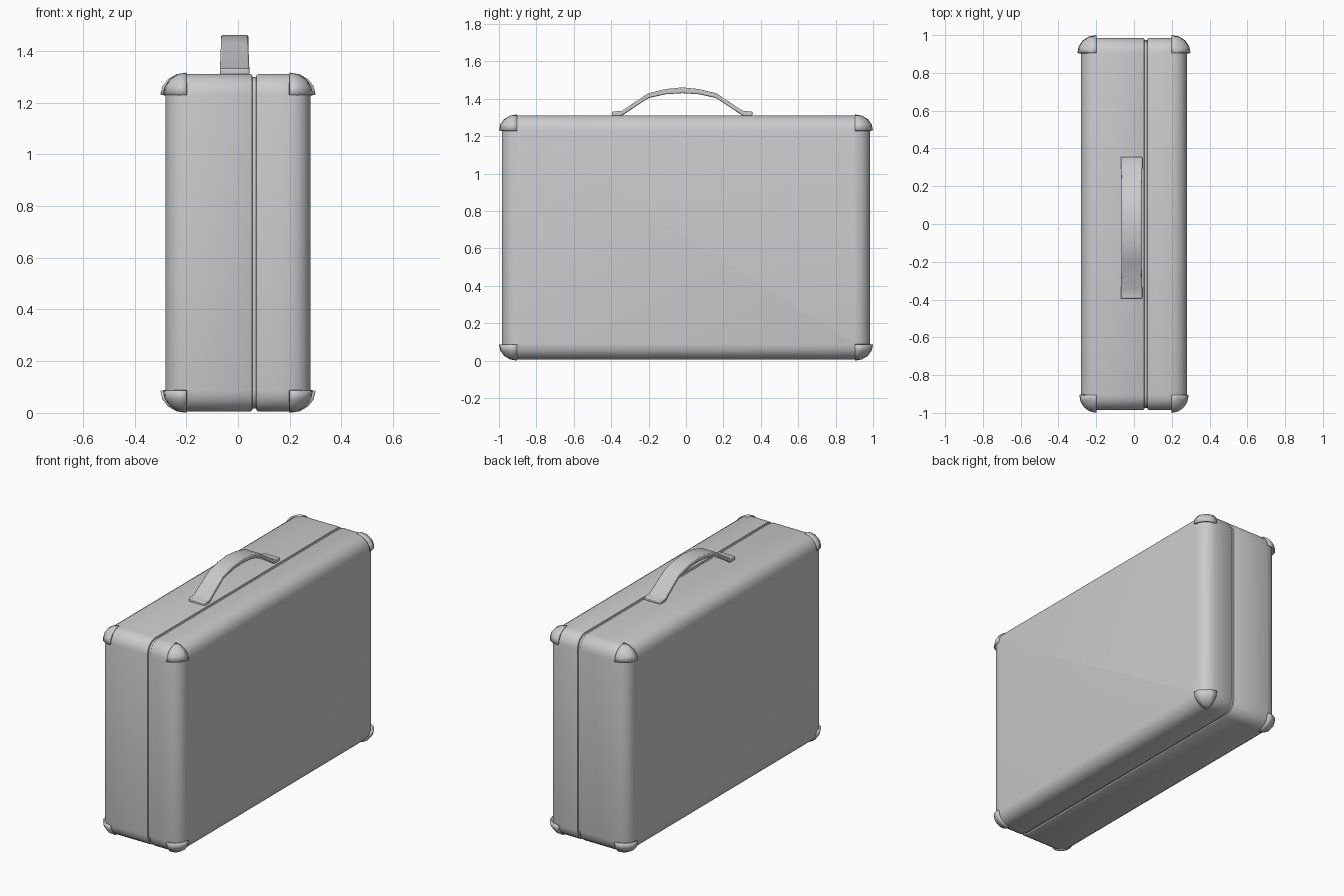
import bpy, bmesh, math
from mathutils import Vector

if "Cube" in bpy.data.objects:
    bpy.data.objects.remove(bpy.data.objects["Cube"])

MID_Z = 0.658


def finish(name, bm, angle=40):
    me = bpy.data.meshes.new(name)
    bm.to_mesh(me)
    bm.free()
    ob = bpy.data.objects.new(name, me)
    bpy.context.collection.objects.link(ob)
    bpy.ops.object.select_all(action='DESELECT')
    ob.select_set(True)
    bpy.context.view_layer.objects.active = ob
    bpy.ops.object.shade_smooth_by_angle(angle=math.radians(angle))
    return ob


def rounded_ring(bm, x, inset, hy=0.985, hz=0.653, r=0.08, n=4):
    """Rounded rectangle in the yz plane, shrunk by inset."""
    rad = max(r - inset, 0.004)
    cy, cz = hy - inset - rad, hz - inset - rad
    ring = []
    for q, (sy, sz) in enumerate([(1, 1), (-1, 1), (-1, -1), (1, -1)]):
        for i in range(n + 1):
            a = math.pi / 2 * (q + i / n)
            ring.append(bm.verts.new((x, sy * cy + rad * math.cos(a),
                                      MID_Z + sz * cz + rad * math.sin(a))))
    return ring


# Case body: rounded box lofted across x, with the lid seam groove
R, N, HX = 0.08, 4, 0.28
bulge = [(R * math.cos(math.pi / 2 * i / N), R * (1 - math.sin(math.pi / 2 * i / N)))
         for i in range(N + 1)]
sections = [(-HX + R - dx, inset) for dx, inset in bulge]
sections += [(0.047, 0), (0.054, 0.004), (0.056, 0.012),
             (0.070, 0.012), (0.072, 0.004), (0.079, 0)]
sections += [(HX - R + dx, inset) for dx, inset in reversed(bulge)]
bm = bmesh.new()
rings = [rounded_ring(bm, x, inset) for x, inset in sections]
for a, b in zip(rings, rings[1:]):
    for i in range(len(a)):
        j = (i + 1) % len(a)
        bm.faces.new((a[i], a[j], b[j], b[i]))
bm.faces.new(rings[0])
bm.faces.new(rings[-1])
bmesh.ops.recalc_face_normals(bm, faces=bm.faces)
finish("case_body", bm)


# Corner guards: thin sphere octants flaring slightly off each corner
def corner_guard(name, sx, sy, sz):
    bm = bmesh.new()
    bmesh.ops.create_uvsphere(bm, u_segments=16, v_segments=8, radius=1)
    outside = [v for v in bm.verts if min(v.co) < -1e-4]
    bmesh.ops.delete(bm, geom=outside, context='VERTS')
    reach_x = 0.1 if sy > 0 else 0.09
    for v in bm.verts:
        v.co = Vector((sx * (0.2 + reach_x * v.co.x),
                       sy * (0.905 + 0.095 * v.co.y),
                       MID_Z + sz * (0.573 + 0.085 * v.co.z)))
    if sx * sy * sz < 0:
        bmesh.ops.reverse_faces(bm, faces=bm.faces)
    ob = finish(name, bm)
    shell = ob.modifiers.new("thickness", 'SOLIDIFY')
    shell.thickness = 0.012
    shell.offset = -1


for sx, side in ((-1, "left"), (1, "right")):
    for sy, end in ((-1, "front"), (1, "back")):
        for sz, level in ((-1, "bottom"), (1, "top")):
            corner_guard(f"corner_guard_{level}_{end}_{side}", sx, sy, sz)

# Handle: arched strap with flat end tabs, (y offset, bottom z, top z)
half = [(0.375, 1.308, 1.332), (0.325, 1.308, 1.335), (0.18, 1.404, 1.430),
        (0.09, 1.424, 1.452), (0, 1.430, 1.461)]
profile = [(-y, b, t) for y, b, t in half] + [(y, b, t) for y, b, t in reversed(half[:-1])]
bm = bmesh.new()
loops = []
for y, b, t in profile:
    w = 0.057 if abs(y) > 0.3 else 0.053
    loops.append([bm.verts.new((-0.013 + s * w, y - 0.02, z))
                  for s, z in ((-1, b), (1, b), (1, t), (-1, t))])
for a, b in zip(loops, loops[1:]):
    for i in range(4):
        j = (i + 1) % 4
        bm.faces.new((a[i], a[j], b[j], b[i]))
bm.faces.new(loops[0])
bm.faces.new(loops[-1])
bmesh.ops.recalc_face_normals(bm, faces=bm.faces)
handle = finish("handle", bm, 35)
bev = handle.modifiers.new("soft_edges", 'BEVEL')
bev.width = 0.006
bev.segments = 2
bev.limit_method = 'ANGLE'
bev.angle_limit = math.radians(60)
